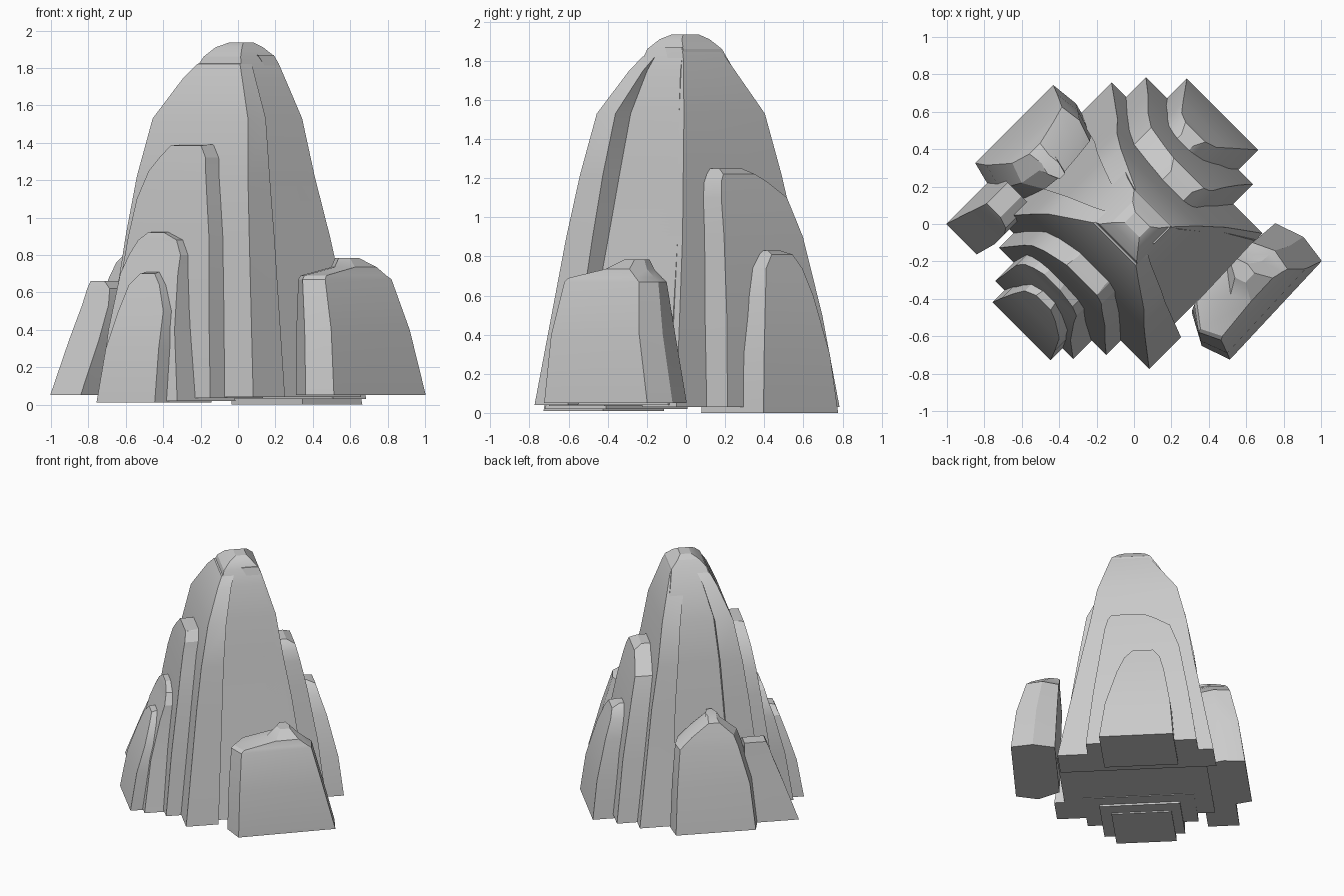
import bpy, bmesh
from mathutils import Vector

R = 0.5 ** 0.5
P, Q = Vector((R, -R, 0)), Vector((R, R, 0))      # diagonal axes of the rock
AXES = {"SE": (Q, P), "NW": (Q, -P), "NE": (P, Q), "SW": (P, -Q)}


def slab(name, side, rows, bulge=0.0, turn=0.0):
    """Loft a leaning slab; each row is (z, side 0, side 1, front, back).
    bulge swells the sides behind the front face, turn skews the front face."""
    S, D = AXES[side]
    bm = bmesh.new()
    rings = []
    for z, s0, s1, front, back in rows:
        if bulge:
            m = front - (front - back) * .5
            w = min(bulge, (s1 - s0) * .3)
            sec = [(s0 + w * .6, back), (s0 - w, m), (s0, front),
                   (s1, front), (s1 + w * .4, m), (s1 - w * .6, back)]
        else:
            sec = [(s0, back), (s0, front), (s1, front), (s1, back)]
        rings.append([bm.verts.new(S * s + D * (d - turn * s) + Vector((0, 0, z)))
                      for s, d in sec])
    n = len(rings[0])
    for a, b in zip(rings, rings[1:]):
        for i in range(n):
            j = (i + 1) % n
            bm.faces.new((a[i], a[j], b[j], b[i]))
    bm.faces.new(rings[0])
    bm.faces.new(rings[-1])
    bmesh.ops.recalc_face_normals(bm, faces=bm.faces)
    me = bpy.data.meshes.new(name)
    bm.to_mesh(me)
    bm.free()
    ob = bpy.data.objects.new(name, me)
    bpy.context.collection.objects.link(ob)
    bpy.ops.object.select_all(action='DESELECT')
    ob.select_set(True)
    bpy.context.view_layer.objects.active = ob
    bpy.ops.object.shade_smooth_by_angle(angle=0.4)


# main peak: central core with domed cap, plus its thick front and back plates
slab("peak_core", "NE", [
    (.04, -.55, .53, .40, -.40), (.9, -.41, .36, .30, -.33), (1.22, -.36, .30, .24, -.28),
    (1.53, -.30, .25, .20, -.22), (1.75, -.20, .19, .15, -.16), (1.86, -.13, .15, .13, -.13),
    (1.91, -.09, .11, .08, -.08), (1.935, -.04, .07, .05, -.03)])
slab("peak_front_plate", "SW", [
    (.04, -.55, .605, .49, .25), (.9, -.46, .475, .39, .20), (1.22, -.42, .42, .345, .18),
    (1.53, -.36, .36, .285, .15), (1.75, -.22, .22, .19, .09), (1.82, -.16, .165, .15, .06),
    (1.845, -.12, .13, .09, .04)])
slab("peak_back_plate", "NE", [
    (.03, -.62, .52, .45, .20), (.9, -.46, .36, .335, .16), (1.22, -.41, .30, .28, .13),
    (1.53, -.335, .25, .235, .10), (1.82, -.14, .165, .145, .03), (1.87, -.10, .15, .12, .0)])

# three stepped slabs on the front left
slab("front_step_tall", "SW", [
    (.035, -.42, .39, .60, .2), (.5, -.38, .33, .55, .2), (.9, -.335, .275, .495, .2),
    (1.1, -.30, .23, .465, .2), (1.25, -.235, .195, .44, .2), (1.32, -.17, .18, .425, .2),
    (1.385, -.10, .13, .41, .2), (1.39, -.09, .12, .34, .2)])
slab("front_step_middle", "SW", [
    (.02, -.31, .28, .74, .3), (.4, -.30, .20, .68, .3), (.7, -.29, .145, .60, .3),
    (.80, -.26, .13, .565, .3), (.88, -.21, .08, .545, .3), (.92, -.15, -.03, .53, .3),
    (.925, -.14, -.04, .46, .3)])
slab("front_step_small", "SW", [
    (.01, -.24, .20, .83, .4), (.3, -.22, .18, .78, .4), (.5, -.19, .15, .715, .4),
    (.64, -.16, .07, .665, .4), (.70, -.10, .01, .64, .4), (.71, -.09, .0, .59, .4)])

# two stepped slabs on the back right
slab("back_step_tall", "NE", [
    (.03, -.51, .30, .60, .2), (.5, -.44, .25, .545, .2), (.9, -.37, .20, .475, .2),
    (1.1, -.30, .175, .43, .2), (1.18, -.18, .155, .41, .2), (1.22, -.10, .13, .40, .2),
    (1.25, -.06, .10, .34, .2)])
slab("back_step_small", "NE", [
    (0, -.35, .19, .75, .3), (.3, -.325, .15, .715, .3), (.6, -.275, .07, .645, .3),
    (.74, -.24, .02, .60, .3), (.81, -.19, -.04, .58, .3), (.83, -.16, -.07, .52, .3)])

# loose boulders leaning on the remaining sides
slab("right_boulder", "SE", [
    (.05, -.15, .57, .87, .55), (.4, -.135, .48, .835, .54), (.67, -.11, .41, .765, .53),
    (.69, -.09, .38, .755, .53), (.735, .15, .32, .74, .53), (.785, .20, .27, .65, .53)],
    .055, .035)
slab("left_boulder", "NW", [
    (.05, -.37, .22, .83, .52), (.4, -.335, .20, .78, .50), (.68, -.26, .17, .715, .48),
    (.76, -.23, .08, .69, .47), (.85, -.13, -.05, .66, .46), (.87, -.12, -.06, .58, .45)],
    .04)
slab("corner_boulder", "SW", [
    (.05, -.71, -.48, .71, .36), (.35, -.675, -.45, .60, .34), (.53, -.65, -.45, .53, .32),
    (.62, -.64, -.47, .50, .32), (.66, -.635, -.53, .48, .32)])
